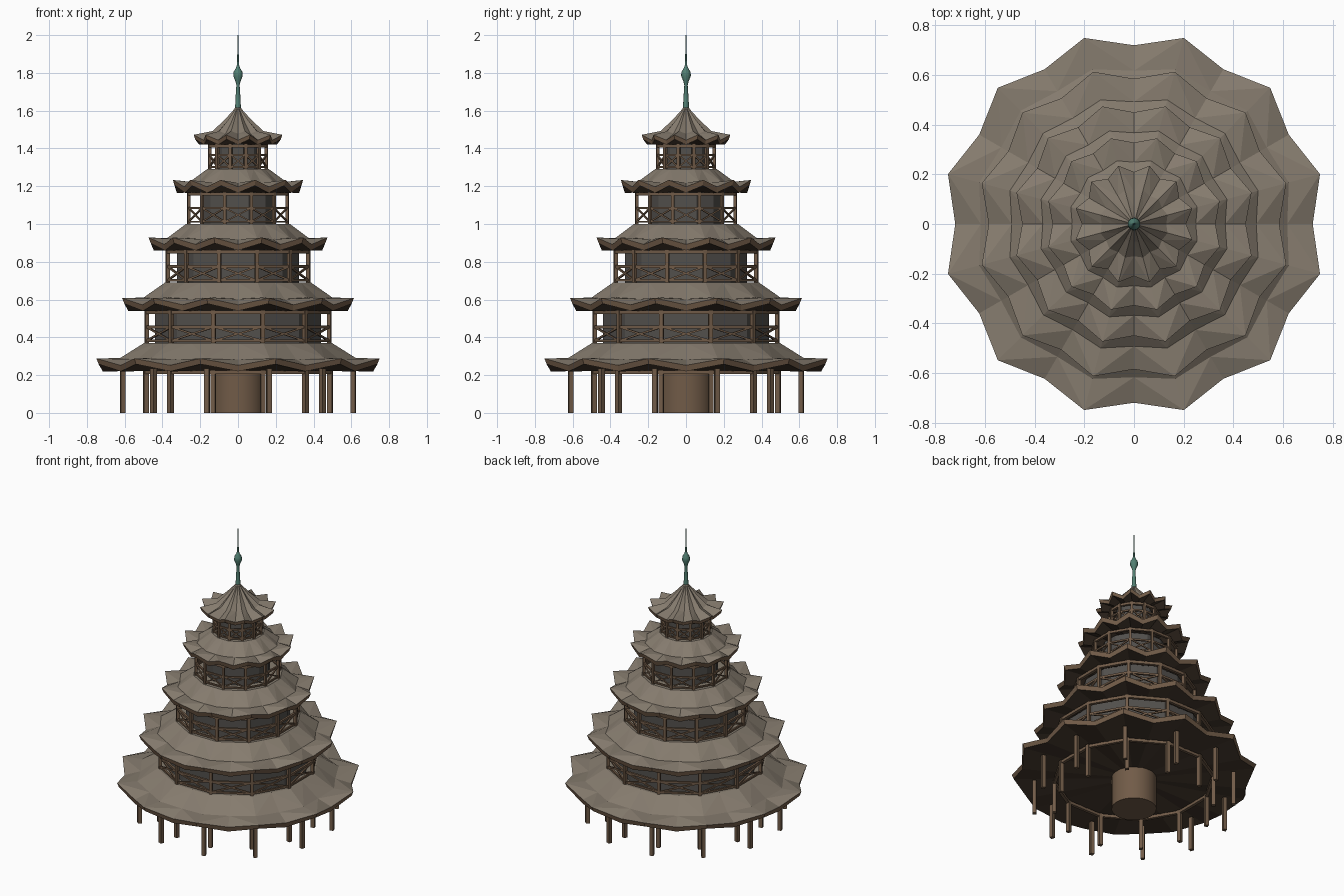
import bpy, bmesh, math
from mathutils import Vector, Matrix

if "Cube" in bpy.data.objects:
    bpy.data.objects.remove(bpy.data.objects["Cube"])

def mat(name, col):
    m = bpy.data.materials.new(name)
    m.diffuse_color = (*col, 1)
    m.use_nodes = True
    m.node_tree.nodes["Principled BSDF"].inputs["Base Color"].default_value = m.diffuse_color
    return m

SHINGLE = mat("weathered shingle", (0.235, 0.198, 0.155))
WOOD = mat("brown wood", (0.165, 0.105, 0.064))
DARK = mat("dark underside wood", (0.062, 0.042, 0.028))
GREY = mat("grey wall", (0.085, 0.080, 0.073))
GREEN = mat("green copper", (0.085, 0.215, 0.170))

def finish(bm, name, *mats):
    bmesh.ops.recalc_face_normals(bm, faces=bm.faces)
    me = bpy.data.meshes.new(name)
    bm.to_mesh(me)
    bm.free()
    for m in mats:
        me.materials.append(m)
    ob = bpy.data.objects.new(name, me)
    bpy.context.collection.objects.link(ob)
    return ob

def polar(r, k, z, n=24):
    # k = 0 is the corner at 15 degrees; odd k are mid sides
    a = math.radians(15) + 2 * math.pi * k / n
    return Vector((r * math.cos(a), r * math.sin(a), z))

def beam(bm, p, q, w):
    d = q - p
    up = Vector((0, 0, 1)) if abs(d.normalized().z) < 0.99 else Vector((p.x, p.y, 0)).normalized()
    x = d.normalized()
    y = up.cross(x).normalized()
    m = Matrix((x, y, x.cross(y))).transposed().to_4x4()
    m.translation = (p + q) / 2
    bmesh.ops.create_cube(bm, size=1, matrix=m @ Matrix.Diagonal((d.length, w, w, 1)))

def lathe(name, profile, n, material):
    bm = bmesh.new()
    rings = [[bm.verts.new(polar(r, k, z, n)) for k in range(n)] for r, z in profile]
    for a, b in zip(rings, rings[1:]):
        for k in range(n):
            j = (k + 1) % n
            bm.faces.new((a[k], a[j], b[j], b[k]))
    bm.faces.new(rings[0])
    bm.faces.new(rings[-1])
    return finish(bm, name, material)

def roof(name, corner, mid):
    """corner / mid: (r, z) profiles from lower rim inwards; first two points are the fascia"""
    bm = bmesh.new()
    rings = [[bm.verts.new(polar(*((c, m)[k % 2][0:1]), k, (c, m)[k % 2][1]))
              for k in range(24)] for c, m in zip(corner, mid)]
    for i, (a, b) in enumerate(zip(rings, rings[1:])):
        for k in range(24):
            j = (k + 1) % 24
            quad = (a[k], a[j], b[j], b[k])
            if i == 0:
                bm.faces.new(quad).material_index = 1
            elif k % 2:
                bm.faces.new((a[k], a[j], b[k]))
                bm.faces.new((a[j], b[j], b[k]))
            else:
                bm.faces.new((a[k], a[j], b[j]))
                bm.faces.new((a[k], b[j], b[k]))
    centre = bm.verts.new((0, 0, mid[0][1] + 0.004))
    for k in range(24):
        bm.faces.new((rings[0][(k + 1) % 24], rings[0][k], centre)).material_index = 2
    bm.faces.new(rings[-1])
    return finish(bm, name, SHINGLE, WOOD, DARK)

# tier: rim corner radius, rim mid radius, rim low z, floor z above, inner radius
tiers = [(0.776, 0.72, 0.22, 0.37, 0.515),
         (0.635, 0.585, 0.54, 0.69, 0.40),
         (0.490, 0.45, 0.86, 1.00, 0.285),
         (0.357, 0.328, 1.165, 1.29, 0.17)]

# skirt roofs with upturned corners
for i, (rc, rm, zl, zt, ri) in enumerate(tiers):
    h = zt - zl
    roof(f"skirt_roof_{i + 1}",
         [(rc - 0.012, zl + 0.038), (rc, zl + 0.068), (rc + (ri - rc) * 0.5, zl + h * 0.47), (ri, zt)],
         [(rm - 0.004, zl), (rm, zl + 0.032), (rm + (ri - rm) * 0.5, zl + h * 0.42), (ri * 0.966, zt)])

# top roof, sweeping up to the spire
roof("top_roof",
     [(0.235, 1.448), (0.243, 1.472), (0.14, 1.492), (0.075, 1.55), (0.03, 1.598), (0.012, 1.62)],
     [(0.206, 1.42), (0.21, 1.444), (0.13, 1.478), (0.07, 1.54), (0.028, 1.592), (0.012, 1.62)])

# galleries: walls, posts, railings with cross braces
walls = [0.455, 0.335, 0.205, 0.118]
tops = [0.545, 0.865, 1.17, 1.425]
for i, (t, wr, top) in enumerate(zip(tiers, walls, tops)):
    floor, r = t[3], t[4] - 0.015
    lathe(f"gallery_wall_{i + 2}", [(wr, floor - 0.01), (wr, top)], 12, GREY)
    w = 0.02 if i < 2 else 0.016
    rail = floor + (0.085 if i < 3 else 0.075)
    bm = bmesh.new()
    for k in range(12):
        beam(bm, polar(r, k, floor - 0.01, 12), polar(r, k, top, 12), w)
        for z, s in ((floor + 0.012, 0.6), (rail, 0.7), (top - 0.012, 1.0)):
            beam(bm, polar(r, k, z, 12), polar(r, k + 1, z, 12), w * s)
        for a, b in ((floor + 0.012, rail), (rail, floor + 0.012)):
            beam(bm, polar(r, k, a, 12), polar(r, k + 1, b, 12), w * 0.5)
    finish(bm, f"gallery_railing_{i + 2}", WOOD)

# ground floor posts in two rings, with a ring beam on the inner one
bm = bmesh.new()
for k in range(12):
    for r, z in ((0.632, 0.235), (0.505, 0.228)):
        beam(bm, polar(r, k, 0, 12), polar(r, k, z, 12), 0.025)
    beam(bm, polar(0.505, k, 0.215, 12), polar(0.505, k + 1, 0.215, 12), 0.02)
finish(bm, "ground_posts", WOOD)

# central stair drum
drum = lathe("central_drum", [(0.142, 0), (0.142, 0.226)], 24, WOOD)

# spire with knob and needle
spire = lathe("spire", [(0.016, 1.61), (0.014, 1.66), (0.009, 1.735), (0.014, 1.755), (0.026, 1.785),
                        (0.024, 1.805), (0.012, 1.825), (0.006, 1.84), (0.004, 1.90), (0.002, 2.0)], 10, GREEN)

for ob in (drum, spire):
    bpy.ops.object.select_all(action='DESELECT')
    ob.select_set(True)
    bpy.context.view_layer.objects.active = ob
    bpy.ops.object.shade_smooth_by_angle(angle=math.radians(40))
